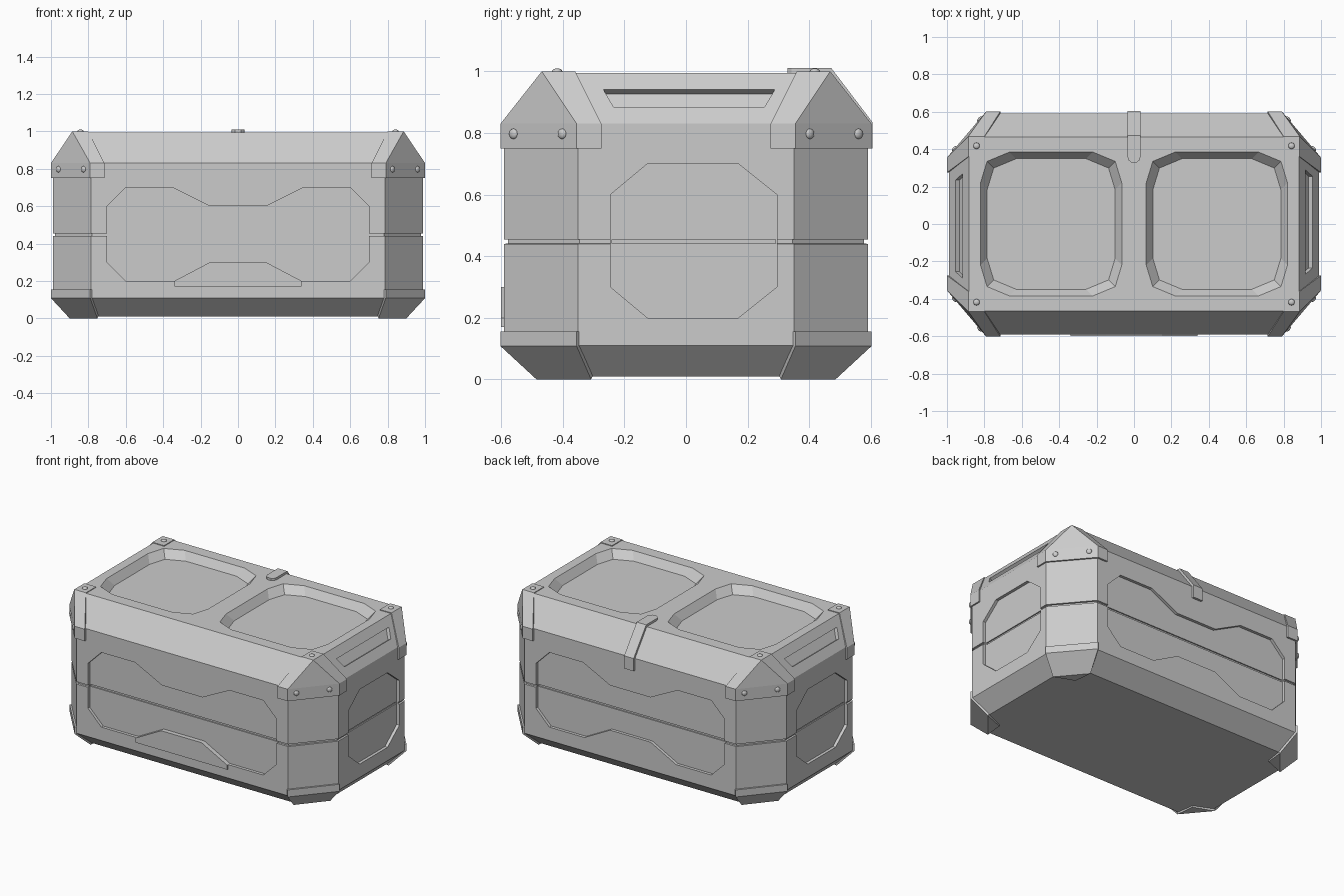
import bpy, bmesh
from mathutils import Vector as V

if "Cube" in bpy.data.objects:
    bpy.data.objects.remove(bpy.data.objects["Cube"])

grey = bpy.data.materials.new("plain grey")
grey.diffuse_color = (0.6, 0.6, 0.6, 1)
grey.use_nodes = True
grey.node_tree.nodes["Principled BSDF"].inputs["Base Color"].default_value = grey.diffuse_color


def make(name, verts, faces):
    bm = bmesh.new()
    vs = [bm.verts.new(v) for v in verts]
    for f in faces:
        bm.faces.new([vs[i] for i in f])
    bmesh.ops.remove_doubles(bm, verts=bm.verts, dist=1e-5)
    bmesh.ops.recalc_face_normals(bm, faces=bm.faces)
    me = bpy.data.meshes.new(name)
    bm.to_mesh(me)
    bm.free()
    me.materials.append(grey)
    ob = bpy.data.objects.new(name, me)
    bpy.context.collection.objects.link(ob)
    return ob


def loft(name, rings):
    """Closed solid through rings with equal point counts."""
    n = len(rings[0])
    verts = [p for r in rings for p in r]
    faces = [(k * n + i, k * n + (i + 1) % n, (k + 1) * n + (i + 1) % n, (k + 1) * n + i)
             for k in range(len(rings) - 1) for i in range(n)]
    faces += [tuple(range(n)), tuple(range(len(verts) - n, len(verts)))]
    return make(name, verts, faces)


def prism(name, pts, o, u, v, n, d0, d1):
    o, u, v, n = V(o), V(u), V(v), V(n)
    return loft(name, [[o + u * a + v * b + n * d for a, b in pts] for d in (d0, d1)])


def apply(ob, mod):
    bpy.context.view_layer.objects.active = ob
    bpy.ops.object.modifier_apply(modifier=mod.name)


def cut(ob, cutter):
    m = ob.modifiers.new("cut", 'BOOLEAN')
    m.operation, m.solver, m.object = 'DIFFERENCE', 'EXACT', cutter
    apply(ob, m)
    bpy.data.objects.remove(cutter)


def octagon(a, b, z):
    """Eight-sided ring: a is the corner point on the front edge, b on the side edge."""
    (ax, ay), (bx, by) = a, b
    return [V((x, y, z)) for x, y in ((ax, -ay), (bx, -by), (bx, by), (ax, ay),
                                      (-ax, ay), (-bx, by), (-bx, -by), (-ax, -ay))]


# Chest body with a groove round the middle
A, B = (0.785, 0.59), (0.99, 0.35)
GA, GB = (0.78, 0.578), (0.978, 0.346)
T = (0.882, 0.465)
body = loft("chest_body", [
    octagon((0.75, 0.475), (0.89, 0.31), 0.01), octagon(A, B, 0.11),
    octagon(A, B, 0.44), octagon(GA, GB, 0.441), octagon(GA, GB, 0.454), octagon(A, B, 0.455),
    octagon(A, B, 0.83), octagon(T, T, 0.995)])

# Recessed panels, with the groove carried across them
half = [(0.15, 0.6), (0.35, 0.7), (0.6, 0.7), (0.7, 0.6),
        (0.7, 0.3), (0.6, 0.2), (0.34, 0.2), (0.15, 0.3)]
long_panel = half + [(-x, z) for x, z in reversed(half)]
end_panel = [(-0.245, 0.6), (-0.125, 0.7), (0.17, 0.7), (0.295, 0.6),
             (0.295, 0.3), (0.17, 0.2), (-0.125, 0.2), (-0.245, 0.3)]


def strip(a, b):
    return [(a, 0.441), (b, 0.441), (b, 0.454), (a, 0.454)]


up = (0, 0, 1)
k = (0.108 ** 2 + 0.165 ** 2) ** 0.5
for s in (1, -1):
    o = (0, -0.59 * s, 0)
    cut(body, prism("cutter", long_panel, o, (s, 0, 0), up, (0, -s, 0), -0.02, 0.05))
    cut(body, prism("cutter", strip(-0.695, 0.695), o, (s, 0, 0), up, (0, -s, 0), -0.028, 0.05))
    o = (0.99 * s, 0, 0)
    cut(body, prism("cutter", end_panel, o, (0, s, 0), up, (s, 0, 0), -0.02, 0.05))
    cut(body, prism("cutter", strip(-0.24, 0.29), o, (0, s, 0), up, (s, 0, 0), -0.028, 0.05))
    # Grip slot in the end slope
    cut(body, prism("cutter", [(-0.235, 0.065), (0.255, 0.065), (0.288, 0.132), (-0.268, 0.132)],
                    (0.99 * s, 0, 0.83), (0, s, 0), (-0.108 * s / k, 0, 0.165 / k),
                    (0.165 * s / k, 0, 0.108 / k), -0.025, 0.05))


# Two tapered wells in the lid
def well(inset, z, cx):
    w, h = 0.378 - inset, 0.385 - inset
    q = [(w, h - 0.165), (w - 0.035, h - 0.05), (w - 0.155, h)]
    ring = q + [(-x, y) for x, y in q[::-1]] + [(-x, -y) for x, y in q] + [(x, -y) for x, y in q[::-1]]
    return [V((cx + x, y, z)) for x, y in ring]


for s in (1, -1):
    cut(body, loft("cutter", [well(0.036, 0.945, 0.443 * s), well(-0.014, 1.015, 0.443 * s)]))


# Corner guards: one shell each, thickened and mirrored to all corners
def corners(ob, thickness):
    if thickness:
        m = ob.modifiers.new("thick", 'SOLIDIFY')
        m.thickness, m.offset, m.use_even_offset = thickness, -1, True
        apply(ob, m)
    m = ob.modifiers.new("mirror", 'MIRROR')
    m.use_axis = (True, True, False)
    m.use_mirror_merge = False
    apply(ob, m)


lid_outline = [(0.715, 0.602), (0.79, 0.602), (1.0, 0.355), (1.0, 0.275)]
verts = [(x, y, z) for z in (0.75, 0.83) for x, y in lid_outline]
verts += [(0.80, 0.468, 1.0), (0.886, 0.468, 1.0), (0.886, 0.36, 1.0), (0.80, 0.36, 1.0)]
top_guard = make("top_corner_guards", verts, [
    (0, 1, 5, 4), (1, 2, 6, 5), (2, 3, 7, 6), (4, 5, 9, 8), (5, 6, 9), (6, 7, 10, 9), (8, 9, 10, 11)])

verts = [(x, y, z) for z in (0.155, 0.108) for x, y in lid_outline[1:3]]
verts += [(0.752, 0.485, 0), (0.9, 0.308, 0), (0.765, 0.36, 0)]
base_guard = make("bottom_corner_guards", verts, [(0, 1, 3, 2), (2, 3, 5, 4), (4, 5, 6)])

for guard in (top_guard, base_guard):
    # Point the shell outward before thickening it inward
    if guard.data.polygons[1].normal.dot(V((1, 1, 0))) < 0:
        guard.data.flip_normals()
    corners(guard, 0.012)

# Domed rivets on the guards
chamfer = V((0.247, 0.21, 0)).normalized()
for name, p, n in (("rivets_front", (0.826, 0.56, 0.797), chamfer),
                   ("rivets_end", (0.96, 0.402, 0.797), chamfer),
                   ("rivets_top", (0.842, 0.418, 1.0), V((0, 0, 1)))):
    bm = bmesh.new()
    bmesh.ops.create_uvsphere(bm, u_segments=12, v_segments=8, radius=0.017)
    rot = n.to_track_quat('Z', 'Y')
    for v in bm.verts:
        v.co = rot @ V((v.co.x, v.co.y, v.co.z * 0.55)) + V(p)
    for f in bm.faces:
        f.smooth = True
    me = bpy.data.meshes.new(name)
    bm.to_mesh(me)
    bm.free()
    me.materials.append(grey)
    ob = bpy.data.objects.new(name, me)
    bpy.context.collection.objects.link(ob)
    corners(ob, 0)

# Raised lip below the front panel
prism("front_lip", [(-0.34, 0.17), (0.34, 0.17), (0.34, 0.2), (0.15, 0.3), (-0.15, 0.3), (-0.34, 0.2)],
      (0, -0.59, 0), (1, 0, 0), up, (0, -1, 0), -0.019, 0.01)

# Rear latch strap: folded over the back slope, rounded at its lid end
w = 0.035
profile = [(0.36, 0.99), (0.36, 1.01), (0.472, 1.01), (0.605, 0.835), (0.605, 0.75),
           (0.585, 0.75), (0.585, 0.828), (0.46, 0.99)]
prism("latch_strap", profile, (0, 0, 0), (0, 1, 0), up, (1, 0, 0), -w, w)
prism("latch_tip", [(-w, 0.36), (-0.03, 0.342), (-0.015, 0.329), (0.015, 0.329), (0.03, 0.342), (w, 0.36)],
      (0, 0, 0), (1, 0, 0), (0, 1, 0), up, 0.99, 1.01)
